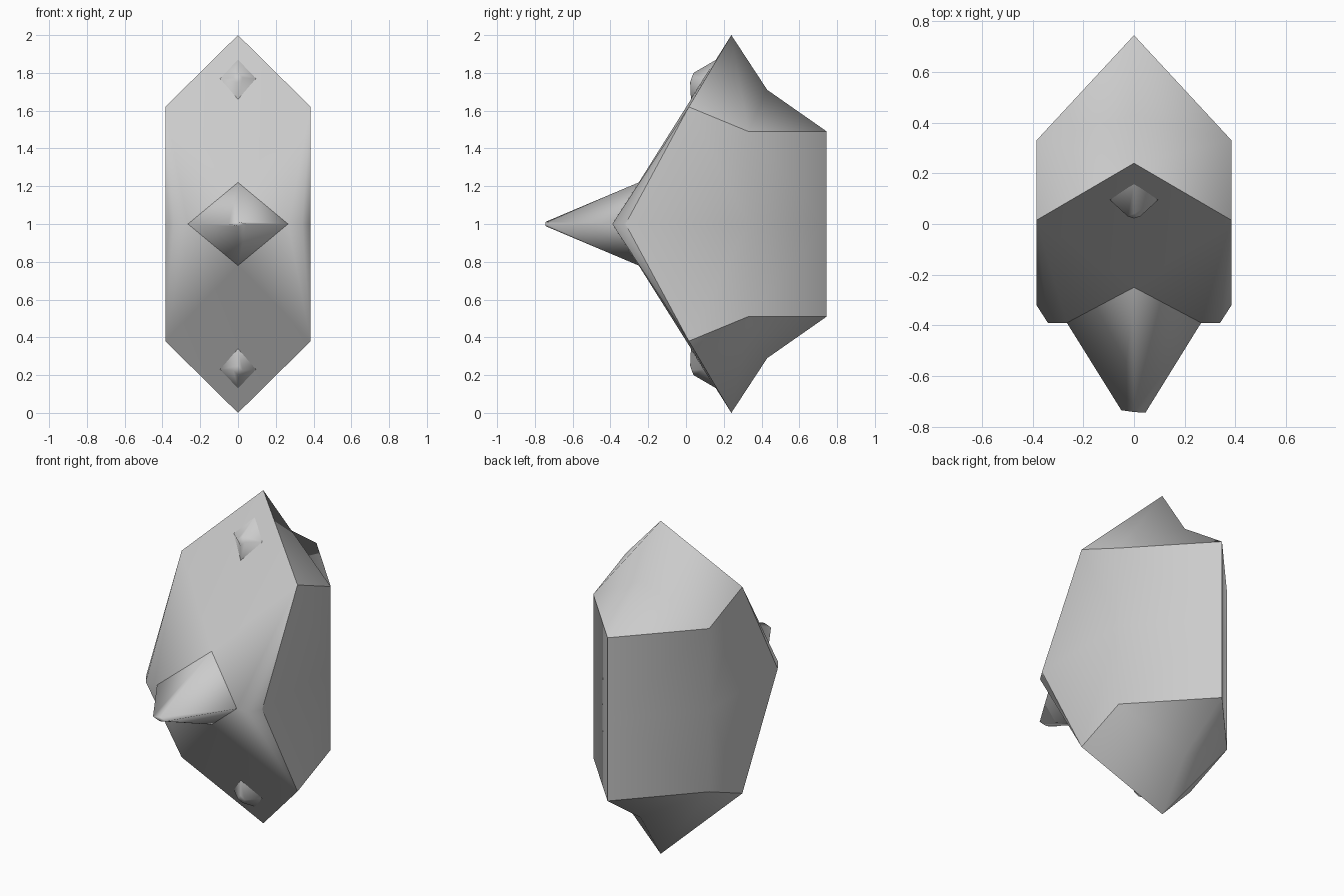
import bpy, bmesh

cube = bpy.data.objects.get("Cube")
if cube:
    bpy.data.objects.remove(cube, do_unlink=True)

grey = bpy.data.materials.new("stone_grey")
grey.use_nodes = True
GREY = (0.6, 0.6, 0.6, 1)
grey.diffuse_color = GREY
grey.node_tree.nodes["Principled BSDF"].inputs["Base Color"].default_value = GREY


def finish(bm, name, is_sharp=None):
    """Smooth-shade the mesh, mark the chosen sharp edges and link it."""
    bmesh.ops.recalc_face_normals(bm, faces=bm.faces)
    for f in bm.faces:
        f.smooth = True
    for e in bm.edges:
        if is_sharp and is_sharp(e):
            e.smooth = False
    me = bpy.data.meshes.new(name)
    bm.to_mesh(me)
    bm.free()
    me.materials.append(grey)
    ob = bpy.data.objects.new(name, me)
    bpy.context.collection.objects.link(ob)
    return ob


# Faceted body: one quarter, heights measured from the middle
P = {
    "peak": (0, 0.24, 1.0),
    "shoulder": (0.385, 0.015, 0.62),
    "flank": (0.385, 0.33, 0.49),
    "keel": (0, 0.745, 0.49),
    "saddle": (0, 0.43, 0.71),
    "side_mid": (0.385, -0.32, 0),
    "front_mid": (0.34, -0.39, 0),
    "socket_side": (0.265, -0.39, 0),
    "socket_top": (0, -0.25, 0.22),
    "flank_mid": (0.385, 0.33, 0),
    "keel_mid": (0, 0.745, 0),
}
FACES = {
    "front": ["peak shoulder socket_top", "shoulder socket_side socket_top",
              "shoulder front_mid socket_side", "shoulder side_mid front_mid"],
    "side": ["shoulder flank flank_mid side_mid", "flank keel keel_mid flank_mid"],
    "cap": ["peak shoulder flank", "peak flank saddle", "flank keel saddle"],
}
bm = bmesh.new()
verts, patch = {}, {}


def vert(name, sx, sz):
    x, y, z = P[name]
    key = (x * sx, y, 1 + z * sz)
    if key not in verts:
        verts[key] = bm.verts.new(key)
    return verts[key]


for sx in (1, -1):
    for sz in (1, -1):
        for group, faces in FACES.items():
            # the front wraps over the middle, sides and caps stay apart
            tag = {"front": "front", "side": ("side", sx), "cap": ("cap", sz)}[group]
            for names in faces:
                f = bm.faces.new([vert(n, sx, sz) for n in names.split()])
                patch[f] = tag
finish(bm, "crystal_body", lambda e: len({patch[f] for f in e.link_faces}) > 1)


# Diamond spikes: a base ring narrowing to a small tip ring
def spike(name, base, tip, flip=False):
    bm = bmesh.new()
    rings = []
    for ring in (base, tip):
        rings.append([bm.verts.new((x, y, 2 - z if flip else z)) for x, y, z in ring])
    for i in range(4):
        j = (i + 1) % 4
        bm.faces.new((rings[0][i], rings[0][j], rings[1][j], rings[1][i]))
    bm.faces.new(rings[1])
    finish(bm, name)


spike("front_spike",
      [(0.265, -0.39, 1), (0, -0.25, 1.22), (-0.265, -0.39, 1), (0, -0.25, 0.78)],
      [(0.045, -0.745, 1), (0, -0.742, 1.012), (-0.05, -0.735, 1), (0, -0.742, 0.988)])
for name, flip in (("upper_stud", False), ("lower_stud", True)):
    spike(name,
          [(0.095, 0.095, 1.77), (0, 0.16, 1.87), (-0.095, 0.095, 1.77), (0, 0.026, 1.66)],
          [(0.025, 0.03, 1.775), (0, 0.04, 1.8), (-0.025, 0.03, 1.775), (0, 0.022, 1.75)],
          flip)
